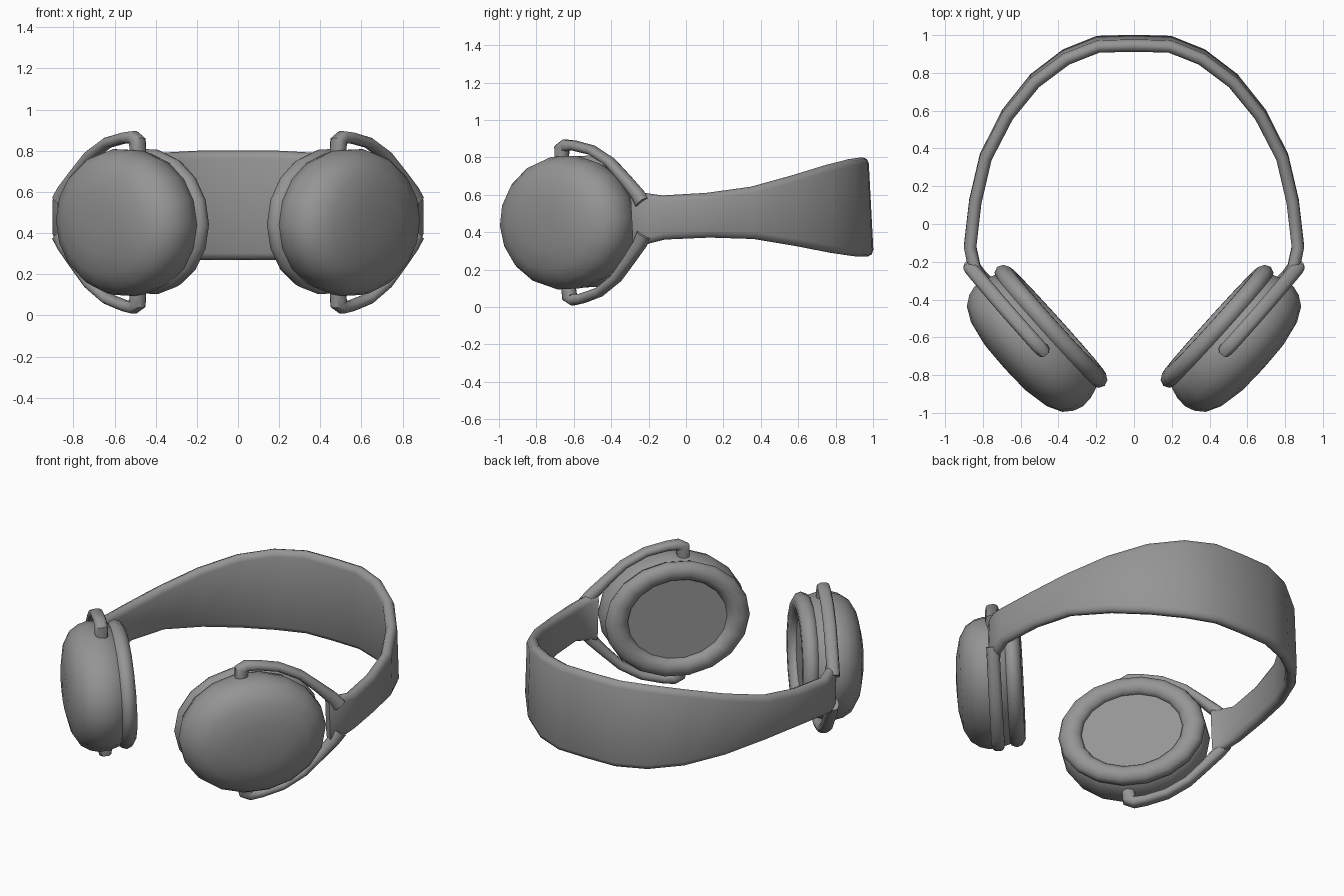
import bpy, bmesh, math
from mathutils import Vector, Matrix

cube = bpy.data.objects.get("Cube")
if cube:
    bpy.data.objects.remove(cube, do_unlink=True)

grey = bpy.data.materials.new("matte grey")
grey.use_nodes = True
grey.diffuse_color = (0.3, 0.3, 0.3, 1)
grey.node_tree.nodes["Principled BSDF"].inputs["Base Color"].default_value = (0.3, 0.3, 0.3, 1)

# Whole headset leans back slightly about its middle height
LEAN = Matrix.Translation((0, 0, 0.485)) @ Matrix.Rotation(math.radians(3), 4, 'X')
ALONG = Vector((0.67, 0.742, 0))    # ear cup's long direction
OUT = Vector((0.742, -0.67, 0))     # ear cup's outward axis
UP = Vector((0, 0, 1))
SIDES = 18


def cup_point(along, up, out):
    return ALONG * along + UP * up + OUT * out


def finish(name, bm, side=1, angle=50):
    """Mirror to one side, lean, smooth and colour a finished part."""
    for v in bm.verts:
        v.co.x *= side
    bm.transform(LEAN)
    bmesh.ops.recalc_face_normals(bm, faces=bm.faces)
    mesh = bpy.data.meshes.new(name)
    bm.to_mesh(mesh)
    bm.free()
    mesh.materials.append(grey)
    obj = bpy.data.objects.new(name, mesh)
    bpy.context.collection.objects.link(obj)
    bpy.ops.object.select_all(action='DESELECT')
    obj.select_set(True)
    bpy.context.view_layer.objects.active = obj
    bpy.ops.object.shade_smooth_by_angle(angle=math.radians(angle))


def bridge(bm, rings, closed=False):
    pairs = list(zip(rings, rings[1:]))
    if closed:
        pairs.append((rings[-1], rings[0]))
    for a, b in pairs:
        for i in range(len(a)):
            j = (i + 1) % len(a)
            bm.faces.new((a[i], a[j], b[j], b[i]))


def loft(bm, path, axis, wide, thick, soft):
    """Sweep a rounded bar; wide is measured along axis, thick across it."""
    rings = []
    for i, p in enumerate(path):
        tangent = path[min(i + 1, len(path) - 1)] - path[max(i - 1, 0)]
        across = tangent.cross(axis).normalized()
        w, t = wide[i], thick[i]
        s = min(soft, w * 0.6)
        corner = [(w - s, t), (w - s * 0.3, t * 0.7), (w, 0), (w - s * 0.3, -t * 0.7), (w - s, -t)]
        section = corner + [(-a, -b) for a, b in corner]
        rings.append([bm.verts.new(p + axis * a + across * b) for a, b in section])
    bridge(bm, rings)
    bm.faces.new(rings[0])
    bm.faces.new(rings[-1])


def lathe(profile, ra, rb, closed=False):
    """Oval turned part from (scale, outward) pairs, around the cup axis."""
    bm = bmesh.new()
    rings = []
    for scale, out in profile:
        rings.append([])
        for k in range(SIDES):
            a = 2 * math.pi * k / SIDES
            p = cup_point(-0.108 + ra * scale * math.cos(a), rb * scale * math.sin(a), out)
            rings[-1].append(bm.verts.new(p))
    bridge(bm, rings, closed)
    if not closed:
        bm.faces.new(rings[0])
        bm.faces.new(rings[-1])
    return bm


# Headband: half path from the yoke to the crown, then mirrored
half = [(0.816, -0.272, 0.15), (0.845, -0.23, 0.14), (0.868, -0.12, 0.118),
        (0.84, 0.12, 0.12), (0.785, 0.355, 0.14), (0.67, 0.58, 0.19),
        (0.525, 0.76, 0.235), (0.36, 0.885, 0.26), (0.19, 0.953, 0.266)]
full = half + [(0, 0.958, 0.266)] + [(-x, y, h) for x, y, h in reversed(half)]
bm = bmesh.new()
loft(bm, [Vector((x, y, 0)) for x, y, h in full], UP, [h for x, y, h in full],
     [0.033] * len(full), 0.035)
finish("headband", bm)

# Yoke arm: from the band's fork to the hooked pivot above the cup
arm = [(0.41, 0.085), (0.375, 0.135), (0.29, 0.22), (0.19, 0.312), (0.065, 0.38),
       (-0.06, 0.409), (-0.125, 0.414), (-0.15, 0.398), (-0.155, 0.34)]
arm_thick = [0.04, 0.034, 0.028, 0.025, 0.025, 0.026, 0.03, 0.04, 0.035]

# Ear cup shell, cushion section and inner speaker disc
shell = [(0.86, 0.70), (0.94, 0.73), (0.99, 0.79), (1.0, 0.85), (0.965, 0.90),
         (0.88, 0.95), (0.70, 0.99), (0.4, 1.015), (0.12, 1.02)]
cushion = [(0.84 + 0.16 * math.cos(t), 0.69 + 0.052 * math.sin(t))
           for t in [2 * math.pi * k / 10 for k in range(10)]]

for label, side in (("left", 1), ("right", -1)):
    for part, flip in (("upper", 1), ("lower", -1)):
        bm = bmesh.new()
        loft(bm, [cup_point(d, w * flip, 0.795) for d, w in arm], OUT,
             [0.038] * len(arm), arm_thick, 0.025)
        finish(f"{label}_{part}_yoke_arm", bm, side)
    finish(f"{label}_ear_cup", lathe(shell, 0.428, 0.36), side)
    finish(f"{label}_ear_cushion", lathe(cushion, 0.425, 0.357, True), side)
    finish(f"{label}_speaker_disc", lathe([(0.75, 0.685), (0.75, 0.71)], 0.425, 0.357), side)
